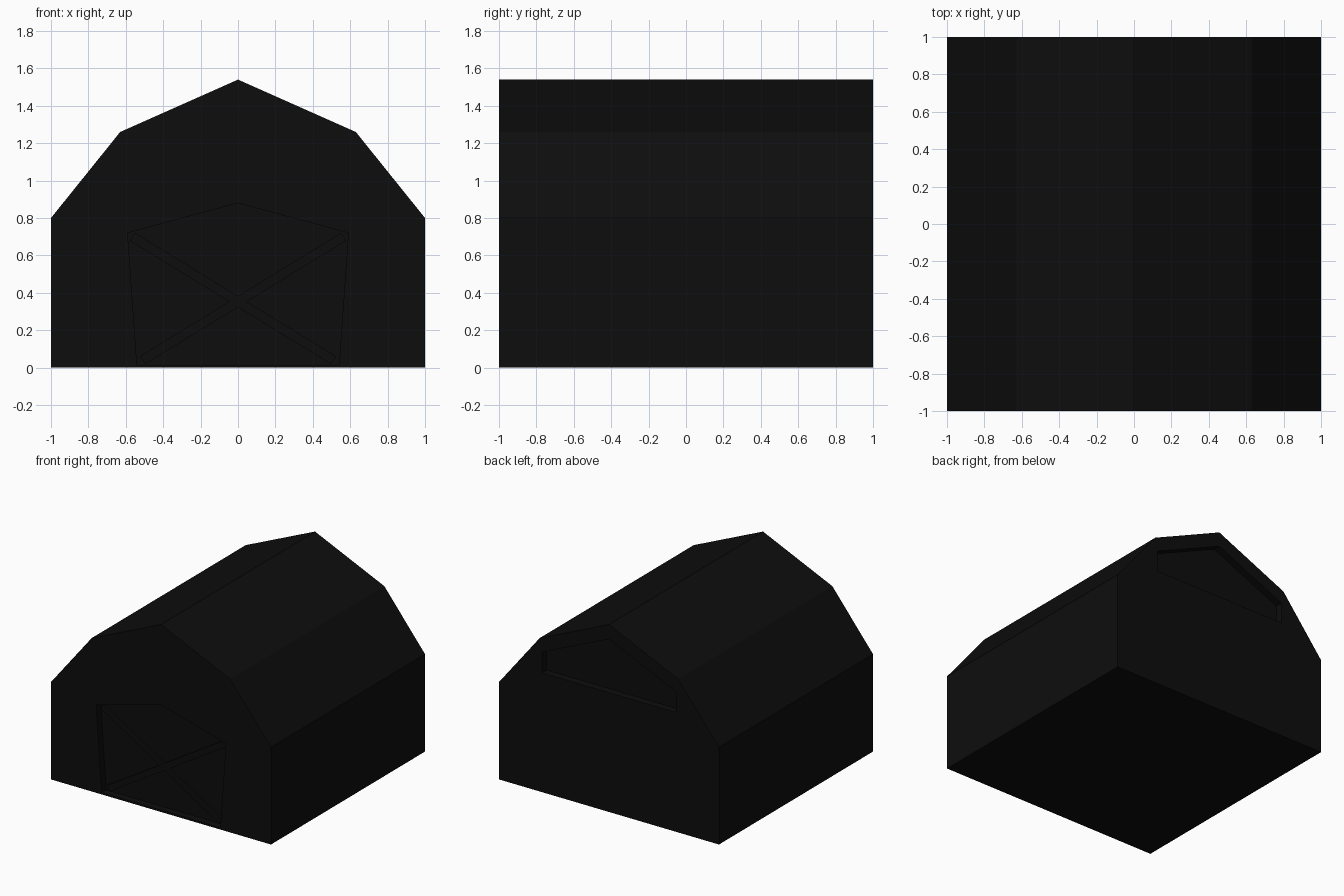
import bpy, bmesh, math
from mathutils import Vector

if "Cube" in bpy.data.objects:
    bpy.data.objects.remove(bpy.data.objects["Cube"])

DEPTH = 0.06
mat = bpy.data.materials.new("dark_paint")
mat.diffuse_color = (0.004, 0.004, 0.004, 1)
mat.use_nodes = True
mat.node_tree.nodes["Principled BSDF"].inputs["Base Color"].default_value = mat.diffuse_color


def prism(name, profile, y0, y1):
    """Extrude an x-z outline from y0 to y1."""
    bm = bmesh.new()
    face = bm.faces.new([bm.verts.new((x, y0, z)) for x, z in profile])
    ext = bmesh.ops.extrude_face_region(bm, geom=[face])
    verts = [v for v in ext["geom"] if isinstance(v, bmesh.types.BMVert)]
    bmesh.ops.translate(bm, verts=verts, vec=(0, y1 - y0, 0))
    bmesh.ops.recalc_face_normals(bm, faces=bm.faces)
    mesh = bpy.data.meshes.new(name)
    bm.to_mesh(mesh)
    bm.free()
    mesh.materials.append(mat)
    obj = bpy.data.objects.new(name, mesh)
    bpy.context.collection.objects.link(obj)
    return obj


def mirrored(half):
    """Complete an outline given by its right half."""
    return half + [(-x, z) for x, z in reversed(half) if x > 0]


def board(name, a, b, width, y0, y1):
    """Flat plank between two x-z points."""
    a, b = Vector(a), Vector(b)
    d = (b - a).normalized()
    n = Vector((-d.y, d.x)) * width / 2
    return prism(name, [a + n, b + n, b - n, a - n], y0, y1)


def recess(body, name, outline, y0, y1):
    cutter = prism(name, outline, y0, y1)
    cutter.hide_render = True
    cutter.hide_viewport = False
    cutter.display_type = 'WIRE'
    mod = body.modifiers.new(name, 'BOOLEAN')
    mod.operation = 'DIFFERENCE'
    mod.solver = 'EXACT'
    mod.object = cutter
    bpy.context.view_layer.objects.active = body
    bpy.ops.object.modifier_apply(modifier=name)
    bpy.data.objects.remove(cutter)


# Barn body with gambrel roof
barn = prism("barn_body", mirrored([(1, 0), (1, 0.8), (0.63, 1.26), (0, 1.54)]), -1, 1)

# Door recess in front, loft recess in back
door = [(0.54, 0.015), (0.59, 0.72), (0, 0.88)]
recess(barn, "door_recess", mirrored(door), -1.1, -1 + DEPTH)
recess(barn, "loft_recess", mirrored([(0.61, 0.98), (0.61, 1.15), (0, 1.42)]), 1 - DEPTH, 1.1)

# Cross braces on the door
back = -1 + DEPTH
for i, s in enumerate((-1, 1)):
    board(f"door_brace_{i}", (s * 0.565, 0.70), (-s * 0.51, 0.04), 0.05, back - 0.015 - 0.002 * i, back)
